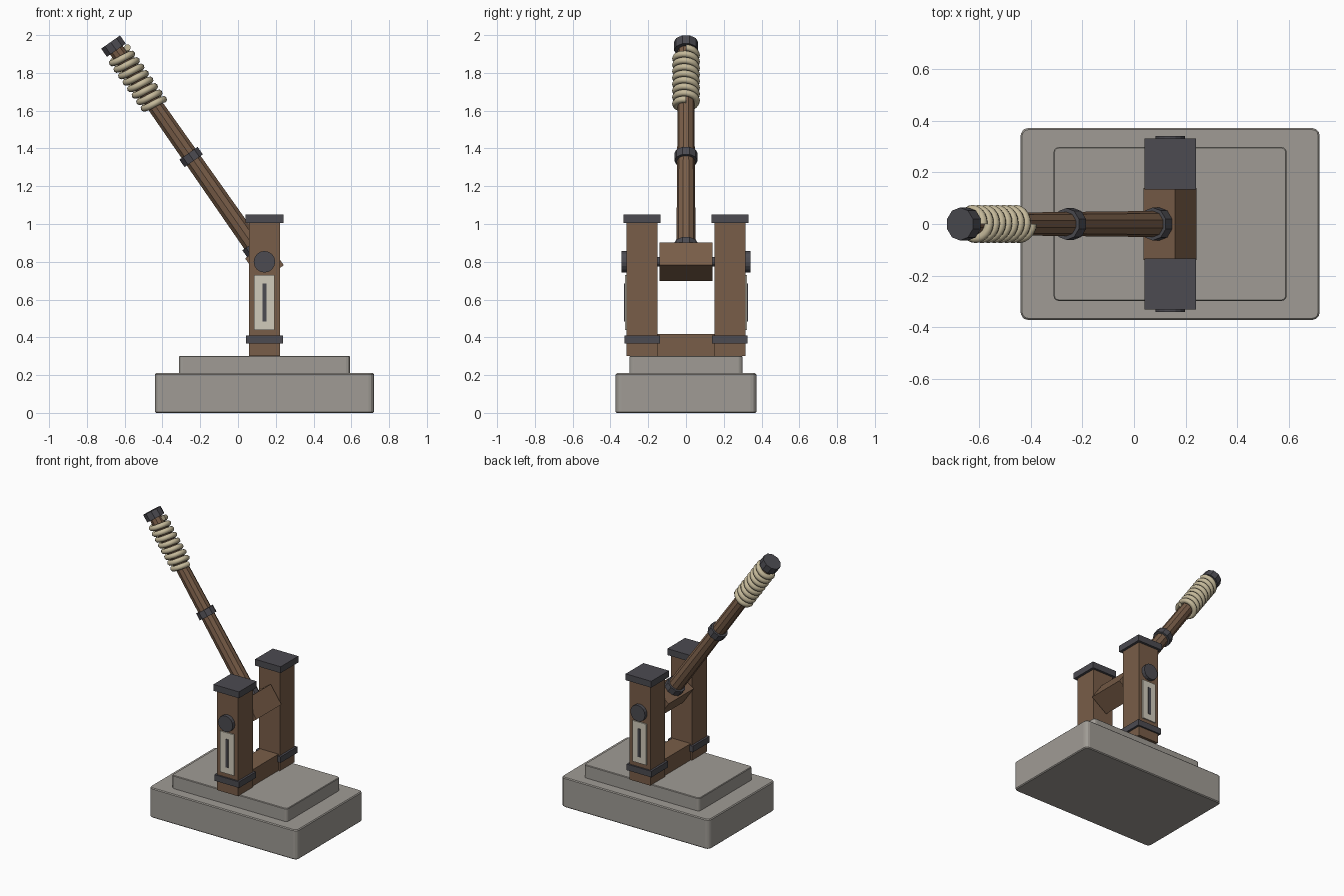
import bpy, bmesh, math
from mathutils import Matrix, Vector

if "Cube" in bpy.data.objects:
    bpy.data.objects.remove(bpy.data.objects["Cube"])


def material(name, rgb):
    m = bpy.data.materials.new(name)
    m.diffuse_color = (*rgb, 1)
    m.use_nodes = True
    m.node_tree.nodes["Principled BSDF"].inputs["Base Color"].default_value = m.diffuse_color
    return m


STONE = material("grey stone", (0.35, 0.33, 0.30))
WOOD = material("brown wood", (0.19, 0.11, 0.065))
IRON = material("dark iron", (0.072, 0.070, 0.082))
ROPE = material("tan rope", (0.55, 0.48, 0.32))
PLATE = material("pale plate", (0.64, 0.60, 0.50))

CX = 0.14                                   # centre line of base and posts
PIVOT = Vector((CX, 0, 0.80))
LEVER = Matrix.Translation(PIVOT) @ Matrix.Rotation(math.radians(-35), 4, 'Y')


def finish(name, bm, mat):
    bmesh.ops.recalc_face_normals(bm, faces=bm.faces)
    me = bpy.data.meshes.new(name)
    bm.to_mesh(me)
    bm.free()
    me.materials.append(mat)
    ob = bpy.data.objects.new(name, me)
    bpy.context.collection.objects.link(ob)
    return ob


def box(name, x, y, z, mat, corner=0, edge=0, matrix=None):
    """Box from (min, max) ranges; corner rounds upright edges, edge softens all."""
    bm = bmesh.new()
    bmesh.ops.create_cube(bm, size=1)
    for v in bm.verts:
        v.co = [r[0] + (c + 0.5) * (r[1] - r[0]) for r, c in zip((x, y, z), v.co)]
    if corner:
        up = [e for e in bm.edges
              if abs(e.verts[0].co.z - e.verts[1].co.z) > 0.01]
        bmesh.ops.bevel(bm, geom=up, offset=corner, segments=3, profile=0.5,
                        affect='EDGES')
    if matrix:
        bm.transform(matrix)
    ob = finish(name, bm, mat)
    if edge:
        mod = ob.modifiers.new("soft edge", 'BEVEL')
        mod.width = edge
        mod.segments = 1
    return ob


def rod(name, r1, r2, start, end, sides, mat, matrix):
    """Tapered rod along the local z axis of the given matrix."""
    bm = bmesh.new()
    bmesh.ops.create_cone(bm, cap_ends=True, segments=sides, radius1=r1, radius2=r2,
                          depth=end - start,
                          matrix=Matrix.Translation((0, 0, (start + end) / 2)))
    bm.transform(matrix)
    return finish(name, bm, mat)


def around(half):
    return (CX - half, CX + half)


def side_range(a, b, s):
    return (a, b) if s > 0 else (-b, -a)


# Stepped stone base
box("base_slab", around(0.58), (-0.372, 0.372), (0, 0.21), STONE, 0.03, 0.006)
box("base_step", around(0.452), (-0.298, 0.298), (0.205, 0.302), STONE, 0.02, 0.004)

# Posts with iron fittings and the inlaid plates, on both sides
for s, tag in ((-1, "front"), (1, "back")):
    box(tag + "_post", around(0.082), side_range(0.15, 0.315, s), (0.30, 1.01), WOOD)
    box(tag + "_post_cap", around(0.10), side_range(0.134, 0.332, s), (1.005, 1.05), IRON)
    box(tag + "_post_band", around(0.097), side_range(0.138, 0.326, s), (0.367, 0.41), IRON)
    box(tag + "_plate", around(0.054), side_range(0.314, 0.323, s), (0.44, 0.73), PLATE)
    box(tag + "_plate_slot", around(0.01), side_range(0.322, 0.327, s), (0.485, 0.685), IRON)
    face = Matrix.Translation(PIVOT) @ Matrix.Rotation(math.radians(-90 * s), 4, 'X')
    rod(tag + "_pivot_disc", 0.057, 0.057, 0.31, 0.341, 16, IRON, face)

# Cross sill, axle and tilted hub block
box("cross_sill", around(0.072), (-0.155, 0.155), (0.30, 0.418), WOOD)
rod("axle", 0.025, 0.025, -0.2, 0.2, 12, IRON,
    Matrix.Translation(PIVOT) @ Matrix.Rotation(math.radians(90), 4, 'X'))
box("hub_block", (-0.0735, 0.0735), (-0.14, 0.14), (-0.0735, 0.0735), WOOD, matrix=LEVER)

# Lever pole with collars and end cap
rod("lever_pole", 0.051, 0.042, 0.05, 1.39, 10, WOOD, LEVER)
rod("lower_collar", 0.064, 0.064, 0.068, 0.117, 10, IRON, LEVER)
rod("middle_collar", 0.062, 0.062, 0.653, 0.701, 10, IRON, LEVER)
rod("grip_cap", 0.064, 0.064, 1.367, 1.42, 10, IRON, LEVER)

# Rope wound around the grip
TURNS, STEPS, RING = 8, 20, 8
HELIX, THICK, LOW, HIGH = 0.056, 0.018, 1.01, 1.345
bm = bmesh.new()
rings = []
for i in range(TURNS * STEPS + 1):
    t = i / STEPS
    a = -2 * math.pi * t
    out = Vector((math.cos(a), math.sin(a), 0))
    centre = out * HELIX + Vector((0, 0, LOW + (HIGH - LOW) * t / TURNS))
    ring = []
    for k in range(RING):
        b = 2 * math.pi * k / RING
        ring.append(bm.verts.new(centre + out * THICK * math.cos(b)
                                 + Vector((0, 0, THICK * math.sin(b)))))
    rings.append(ring)
for p, q in zip(rings, rings[1:]):
    for k in range(RING):
        n = (k + 1) % RING
        bm.faces.new((p[k], p[n], q[n], q[k]))
bm.faces.new(rings[0])
bm.faces.new(rings[-1])
bm.transform(LEVER)
rope = finish("grip_rope", bm, ROPE)
bpy.context.view_layer.objects.active = rope
rope.select_set(True)
bpy.ops.object.shade_smooth_by_angle(angle=math.radians(50))
